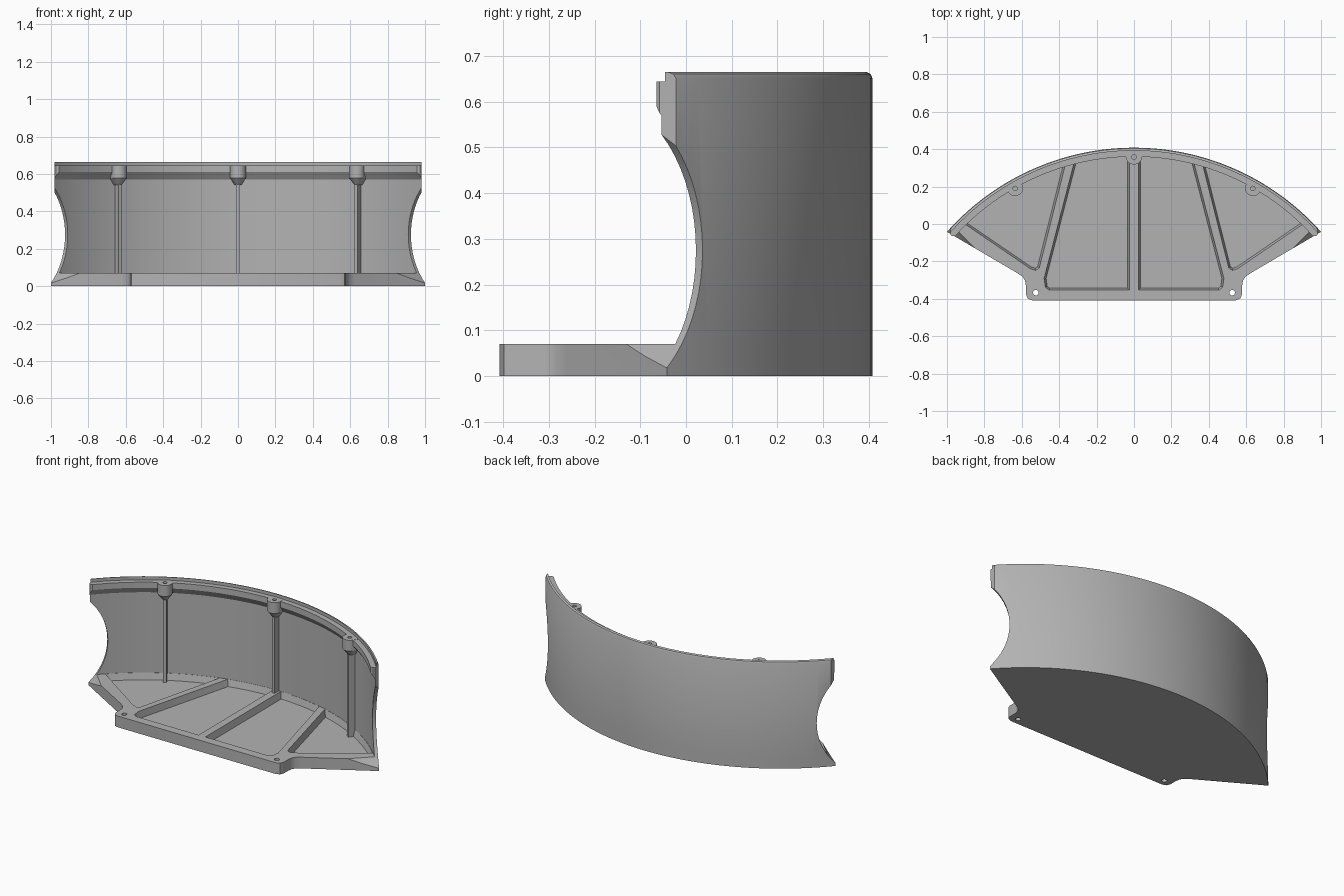
import bpy, bmesh, math
from mathutils import Vector

cube = bpy.data.objects.get("Cube")
if cube:
    bpy.data.objects.remove(cube, do_unlink=True)

R = 1.336                  # outer wall radius
CY = 0.408 - R             # arc centre on the y axis
FLOOR = 0.07               # floor rim height
WALL = 0.02                # wall thickness
BOSS_ANGLES = (-29.6, 0, 29.6)

grey = bpy.data.materials.new("plain grey")
grey.use_nodes = True
grey.diffuse_color = (0.45, 0.45, 0.45, 1)
grey.node_tree.nodes["Principled BSDF"].inputs["Base Color"].default_value = (0.45, 0.45, 0.45, 1)


def polar(r, deg):
    """Plan point at radius r, angle measured from the back (+y) towards +x."""
    a = math.radians(deg)
    return (r * math.sin(a), CY + r * math.cos(a))


def arc(r, start, end, n):
    return [polar(r, start + (end - start) * i / n) for i in range(n + 1)]


def loft(name, loops, ring=False):
    """Skin equal-length loops of 3D points and cap both ends."""
    bm = bmesh.new()
    rows = [[bm.verts.new(p) for p in loop] for loop in loops]
    n = len(rows[0])
    for a, b in zip(rows, rows[1:]):
        for i in range(n):
            j = (i + 1) % n
            bm.faces.new((a[i], a[j], b[j], b[i]))
    bm.faces.new(rows[0][::-1])
    bm.faces.new(rows[-1])
    bmesh.ops.recalc_face_normals(bm, faces=bm.faces)
    mesh = bpy.data.meshes.new(name)
    bm.to_mesh(mesh)
    bm.free()
    mesh.materials.append(grey)
    obj = bpy.data.objects.new(name, mesh)
    bpy.context.collection.objects.link(obj)
    return obj


def at(points, z):
    return [(x, y, z) for x, y in points]


def prism(name, points, z0, z1):
    return loft(name, [at(points, z0), at(points, z1)])


def circle(x, y, r, n=20):
    return [(x + r * math.cos(math.tau * i / n), y + r * math.sin(math.tau * i / n)) for i in range(n)]


def inset(points, d):
    """Move each edge of a counter-clockwise outline inwards by d."""
    out = []
    for i, p in enumerate(points):
        p = Vector(p)
        e1 = (p - Vector(points[i - 1])).normalized()
        e2 = (Vector(points[(i + 1) % len(points)]) - p).normalized()
        n1, n2 = Vector((-e1.y, e1.x)), Vector((-e2.y, e2.x))
        out.append(tuple(p + (n1 + n2) * d / (1 + n1.dot(n2))))
    return out


def flip(points):
    return [(-x, y) for x, y in points]


def boolean(obj, tool, op="DIFFERENCE"):
    mod = obj.modifiers.new("shape", "BOOLEAN")
    mod.operation, mod.solver, mod.object = op, "EXACT", tool
    bpy.context.view_layer.objects.active = obj
    bpy.ops.object.modifier_apply(modifier=mod.name)


def local(deg, side, depth):
    """Plan point beside a radial line: sideways offset and depth in from the wall."""
    a = math.radians(deg)
    x, y = polar(R - depth, deg)
    return (x + side * math.cos(a), y - side * math.sin(a))


# Floor plate with mounting ears
ear = [(0.625, -0.262), (0.598, -0.28), (0.583, -0.302), (0.578, -0.33),
       (0.578, -0.375), (0.569, -0.398), (0.545, -0.408)]
floor = prism("floor_plate", arc(R, -48.45, 48.45, 72) + ear + flip(ear)[::-1], 0, FLOOR)

# Recessed floor pockets with sloped sides; the ribs are left between them
inner = R - WALL
mid = [(0.022, -0.355), (0.455, -0.355), (0.475, -0.34), (0.482, -0.29)] + arc(inner, 13.9, 0.96, 12)
side = [(0.505, -0.235), (0.525, -0.25), (0.555, -0.24)] + arc(inner, 44.5, 15.9, 24)
cutters = []
for outline in (mid, side):
    low, high = at(inset(outline, 0.012), 0.03), at(outline, FLOOR + 0.005)
    for s in (1, -1):
        pocket = loft("pocket_cutter", [[(s * x, y, z) for x, y, z in loop] for loop in (low, high)])
        boolean(floor, pocket)
        cutters.append(pocket)

# Ear screw holes
for s in (1, -1):
    hole = prism("ear_hole_cutter", circle(s * 0.525, -0.367, 0.015), -0.1, 0.2)
    boolean(floor, hole)
    cutters.append(hole)

# Curved wall with a stepped lip and an inward flange
profile = [(R, FLOOR), (R, 0.652), (R - 0.004, 0.661), (R - 0.012, 0.665), (R - 0.016, 0.665),
           (R - 0.016, 0.645), (R - 0.048, 0.645), (R - 0.048, 0.61), (R - 0.021, 0.57), (inner, FLOOR)]
steps = 72
wall = loft("curved_wall", [[(*polar(r, -48.45 + 96.9 * i / steps), z) for r, z in profile]
                            for i in range(steps + 1)])
trim = prism("wall_trim", [(-0.982, -0.065), (0.982, -0.065), (0.982, 1), (-0.982, 1)], -1, 1)
boolean(wall, trim, "INTERSECT")
cutters.append(trim)

# Round notches through both ends of wall and floor
for s in (1, -1):
    loops = []
    for depth in (-0.3, 0.3):
        ring = []
        for i in range(72):
            t = math.tau * i / 72
            x, y = local(45, 0.332 + 0.36 * math.cos(t), depth)
            ring.append((s * x, y, 0.275 + 0.36 * math.sin(t)))
        loops.append(ring)
    notch = loft("notch_cutter", loops)
    boolean(wall, notch)
    boolean(floor, notch)
    cutters.append(notch)

# Screw bosses under the lip, each on a vertical rib
parts = [floor, wall]
for label, deg in zip(("right", "middle", "left"), BOSS_ANGLES):
    shape = [(-0.042, 0.014)]
    shape += [(-0.042 * math.cos(math.pi * i / 14), 0.05 + 0.04 * math.sin(math.pi * i / 14)) for i in range(15)]
    shape += [(0.042, 0.014)]
    full = [local(deg, a, d) for a, d in shape]
    small = [local(deg, a * 0.4, 0.014 + (d - 0.014) * 0.6) for a, d in shape]
    boss = loft(label + "_boss", [at(small, 0.54), at(full, 0.578), at(full, 0.646)])
    hole = prism("boss_hole_cutter", circle(*polar(R - 0.05, deg), 0.012), 0.59, 0.8)
    boolean(boss, hole)
    boolean(wall, hole)
    cutters.append(hole)
    rib = prism(label + "_wall_rib", [local(deg, a, d) for a, d in
                ((-0.01, 0.012), (-0.01, 0.062), (0.01, 0.062), (0.01, 0.012))], 0.025, 0.56)
    parts += [boss, rib]

for c in cutters:
    bpy.data.objects.remove(c, do_unlink=True)

# Smooth curved surfaces, keep edges sharp
bpy.ops.object.select_all(action="DESELECT")
for p in parts:
    p.select_set(True)
bpy.context.view_layer.objects.active = floor
bpy.ops.object.shade_smooth_by_angle(angle=math.radians(25))
